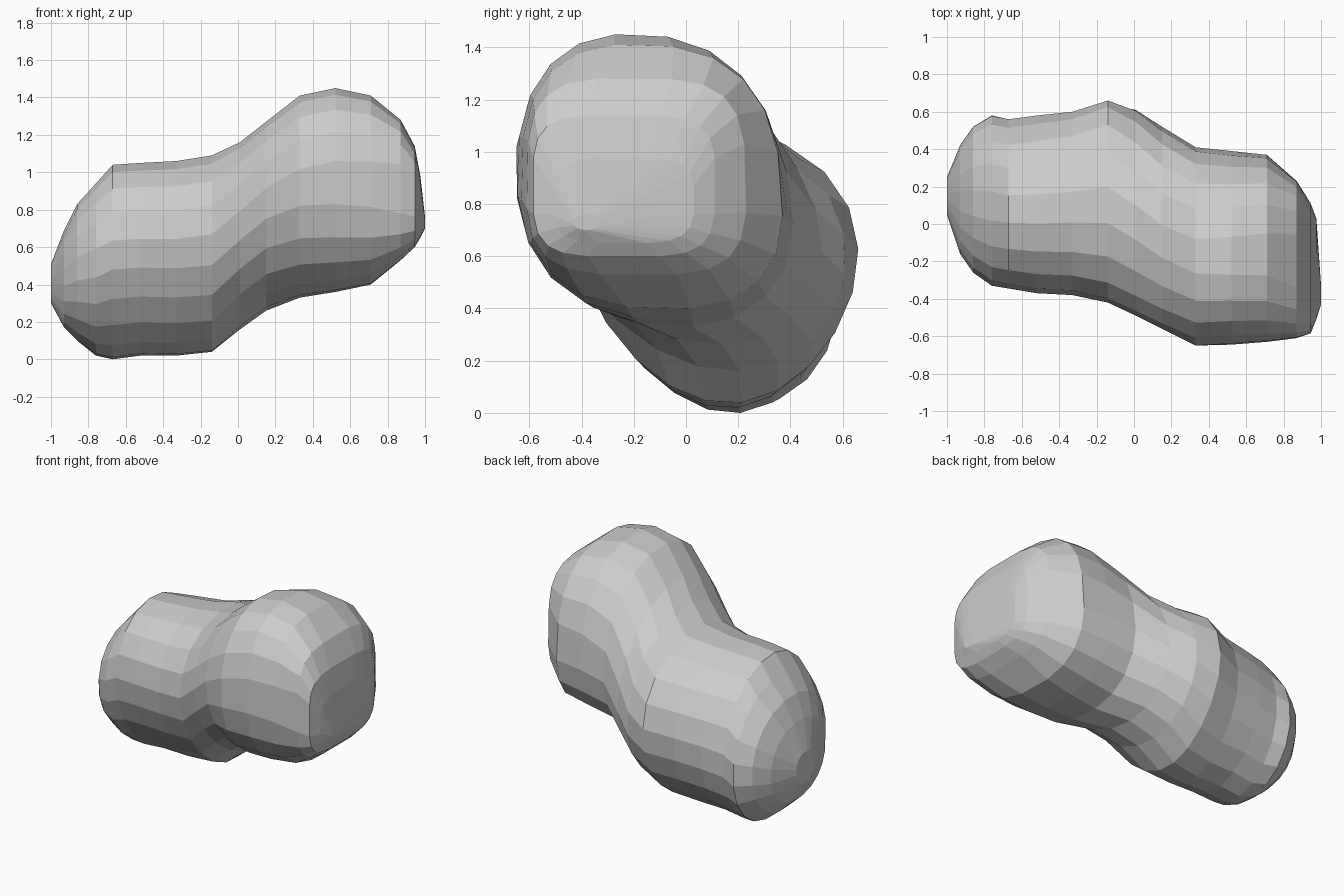
import bpy, bmesh
from math import sin, cos, pi

SIDES = 20

# Cross-sections along the body:
# x, y min, y max, z min, z max, squareness, slant, upward widening
sections = [
    (-1.00, 0.05, 0.25, 0.30, 0.51, 2.2, 0.0, 0.0),
    (-0.93, -0.16, 0.42, 0.17, 0.69, 2.2, -0.05, 0.0),
    (-0.86, -0.26, 0.52, 0.10, 0.83, 2.1, -0.1, 0.03),
    (-0.76, -0.33, 0.58, 0.02, 0.94, 2.05, -0.14, 0.05),
    (-0.67, -0.345, 0.56, 0.00, 1.04, 1.95, -0.15, 0.08),
    (-0.52, -0.37, 0.58, 0.02, 1.05, 1.95, -0.13, 0.1),
    (-0.33, -0.38, 0.60, 0.02, 1.06, 1.95, -0.1, 0.13),
    (-0.14, -0.42, 0.66, 0.04, 1.09, 2.0, -0.08, 0.17),
    (0.01, -0.49, 0.61, 0.16, 1.16, 2.0, -0.22, 0.08),
    (0.15, -0.56, 0.52, 0.26, 1.27, 2.05, -0.27, 0.0),
    (0.33, -0.65, 0.41, 0.33, 1.41, 2.2, -0.17, -0.05),
    (0.52, -0.645, 0.39, 0.36, 1.45, 2.4, -0.13, -0.07),
    (0.71, -0.63, 0.37, 0.40, 1.41, 2.6, -0.1, -0.05),
    (0.87, -0.61, 0.23, 0.53, 1.28, 3.5, -0.03, -0.02),
    (0.945, -0.585, 0.11, 0.60, 1.14, 4.0, 0.0, 0.0),
    (0.975, -0.51, 0.03, 0.65, 0.98, 3.5, 0.0, 0.0),
    (1.00, -0.43, -0.33, 0.70, 0.76, 2.0, 0.0, 0.0),
]


def signed_power(v, p):
    return abs(v) ** p * (1 if v >= 0 else -1)


def fit(values, lo, hi):
    """Rescale values to run from lo to hi."""
    a, b = min(values), max(values)
    return [lo + (v - a) / (b - a) * (hi - lo) for v in values]


def ring(bm, x, y0, y1, z0, z1, n, slant, widen):
    """One rounded cross-section, slanted and widened but kept in its bounds."""
    us, ws = [], []
    for i in range(SIDES):
        a = 2 * pi * (i + 0.5) / SIDES - slant / 2
        w = signed_power(sin(a + slant), 2 / n)
        us.append(signed_power(cos(a), 2 / n) * (1 + widen * w))
        ws.append(w)
    return [bm.verts.new((x, y, z))
            for y, z in zip(fit(us, y0, y1), fit(ws, z0, z1))]


# Two-lobed body, flat shaded
bm = bmesh.new()
rings = [ring(bm, *s) for s in sections]
for a, b in zip(rings, rings[1:]):
    for i in range(SIDES):
        j = (i + 1) % SIDES
        bm.faces.new((a[i], a[j], b[j], b[i]))
bm.faces.new(rings[0])
bm.faces.new(rings[-1])
bmesh.ops.recalc_face_normals(bm, faces=bm.faces)

mesh = bpy.data.meshes.new("two_lobed_body")
bm.to_mesh(mesh)
bm.free()
body = bpy.data.objects.new("two_lobed_body", mesh)
bpy.context.collection.objects.link(body)
